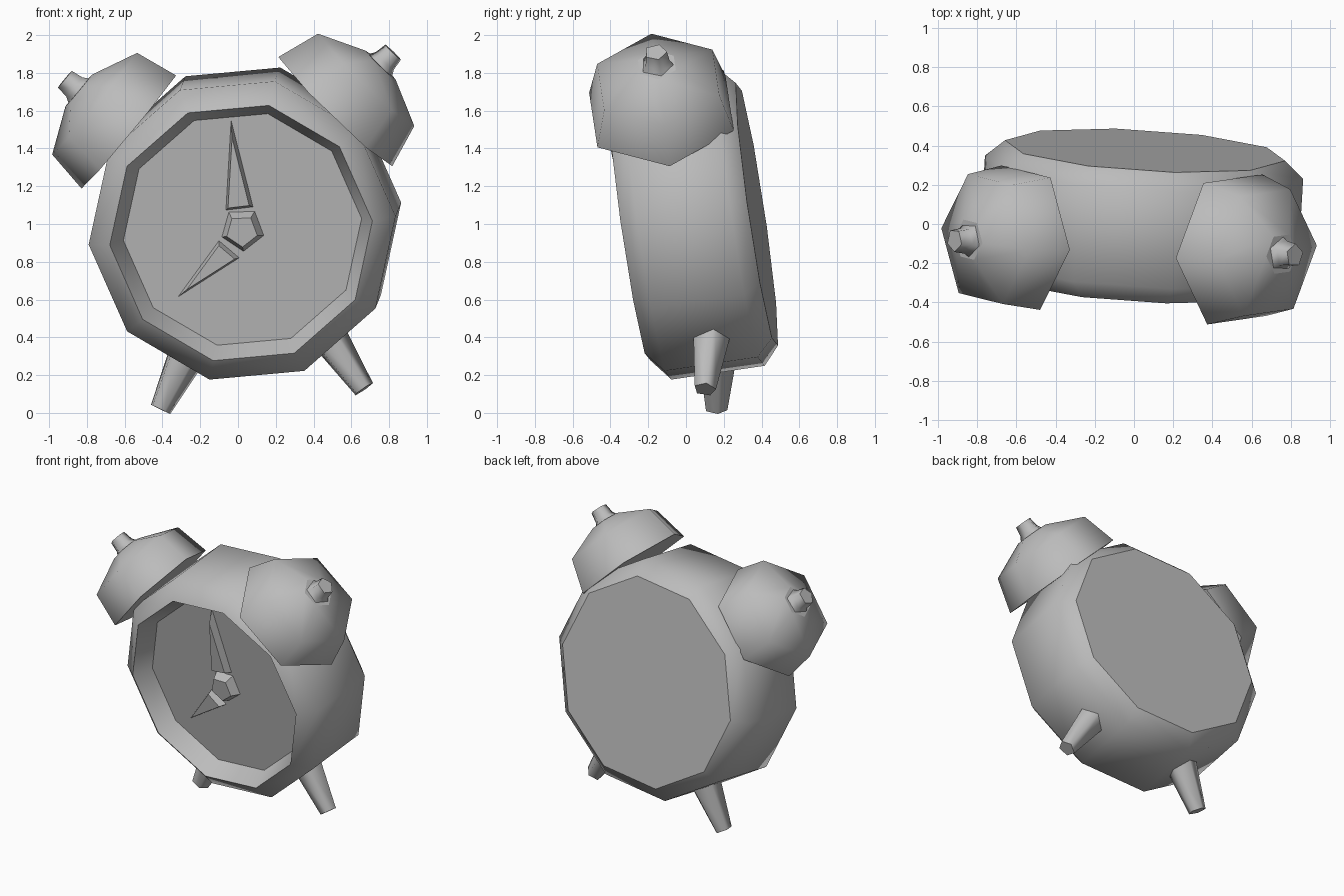
import bpy, bmesh, math
from mathutils import Vector, Matrix

if "Cube" in bpy.data.objects:
    bpy.data.objects.remove(bpy.data.objects["Cube"])

grey = bpy.data.materials.new("grey")
grey.diffuse_color = (0.5, 0.5, 0.5, 1)
grey.use_nodes = True
grey.node_tree.nodes["Principled BSDF"].inputs["Base Color"].default_value = grey.diffuse_color


def finish(name, bm, angle):
    bmesh.ops.recalc_face_normals(bm, faces=bm.faces[:])
    me = bpy.data.meshes.new(name)
    bm.to_mesh(me)
    bm.free()
    me.materials.append(grey)
    ob = bpy.data.objects.new(name, me)
    bpy.context.collection.objects.link(ob)
    bpy.ops.object.select_all(action='DESELECT')
    ob.select_set(True)
    bpy.context.view_layer.objects.active = ob
    bpy.ops.object.shade_smooth_by_angle(angle=math.radians(angle))
    return ob


def frame(origin, axis, side):
    """Matrix whose y is the axis, x is near side, z completes it."""
    y = Vector(axis).normalized()
    x = Vector(side)
    x = (x - y * x.dot(y)).normalized()
    z = x.cross(y)
    return Matrix.Translation(origin) @ Matrix((x, y, z)).transposed().to_4x4()


def lathe(name, mat, sides, phase, profile, angle=55):
    """Rings of (radius, distance along axis), both ends capped with sharp rims."""
    bm = bmesh.new()
    rings = []
    for r, t in profile:
        ring = []
        for i in range(sides):
            a = math.radians(phase) + math.tau * i / sides
            ring.append(bm.verts.new(mat @ Vector((r * math.cos(a), t, r * math.sin(a)))))
        rings.append(ring)
    for lo, hi in zip(rings, rings[1:]):
        for i in range(sides):
            j = (i + 1) % sides
            bm.faces.new((lo[i], lo[j], hi[j], hi[i]))
    for ring in (rings[0], rings[-1]):
        cap = bm.faces.new(ring)
        for e in cap.edges:
            e.smooth = False
    return finish(name, bm, angle)


def hand(name, mat, tip, a, b, t0, t1, scale):
    """Tapered triangular plate standing on the dial."""
    bm = bmesh.new()
    pts = [Vector(tip), Vector(a), Vector(b)]
    anchor = (pts[1] + pts[2]) * 0.42 + pts[0] * 0.16
    top = [anchor + (p - anchor) * scale for p in pts]
    low = [bm.verts.new(mat @ Vector((p.x, t0, p.y))) for p in pts]
    high = [bm.verts.new(mat @ Vector((p.x, t1, p.y))) for p in top]
    for i in range(3):
        j = (i + 1) % 3
        bm.faces.new((low[i], low[j], high[j], high[i]))
    bm.faces.new(low)
    bm.faces.new(high)
    return finish(name, bm, 30)


# Body: recessed dial, sloped rim, barrel and bevelled back
body = frame((0.034, 0, 0.996), (0.06, 1, 0.148), (1, -0.06, 0))
DIAL = -0.17
lathe("body", body, 10, 5.3,
      [(0.635, DIAL), (0.70, -0.30), (0.818, -0.207), (0.818, 0.293), (0.72, 0.38)])

# Hub and hands
lathe("hub", body, 5, -16, [(0.122, DIAL + 0.01), (0.085, DIAL - 0.06)], 30)
hand("minute_hand", body, (-0.057, 0.60), (-0.09, 0.10), (0.06, 0.118),
     DIAL + 0.01, DIAL - 0.05, 0.75)
hand("hour_hand", body, (-0.355, -0.37), (-0.126, -0.057), (-0.015, -0.152),
     DIAL + 0.01, DIAL - 0.05, 0.75)

# Bells with knobs
for name, origin, axis, side, phase, r in (
        ("right", (0.515, -0.13, 1.595), (0.695, -0.07, 0.715), (-0.715, 0, 0.695), -6, 0.42),
        ("left", (-0.578, -0.07, 1.487), (-0.77, -0.03, 0.638), (0.638, 0, 0.77), 9, 0.395)):
    bell = frame(origin, axis, side)
    lathe(name + "_bell", bell, 6, phase, [(r, 0), (0.355, 0.235), (0.11, 0.345)], 65)
    lathe(name + "_knob", bell, 5, 20, [(0.11, 0.31), (0.07, 0.375), (0.06, 0.44)], 75)

# Legs
for name, foot, top in (
        ("right_leg", (0.665, 0.10, 0.125), (0.43, 0.14, 0.47)),
        ("left_leg", (-0.413, 0.16, 0.02), (-0.25, 0.165, 0.36))):
    d = Vector(top) - Vector(foot)
    lathe(name, frame(foot, d, (0, 1, 0)), 5, 10, [(0.06, 0), (0.115, d.length)], 75)
